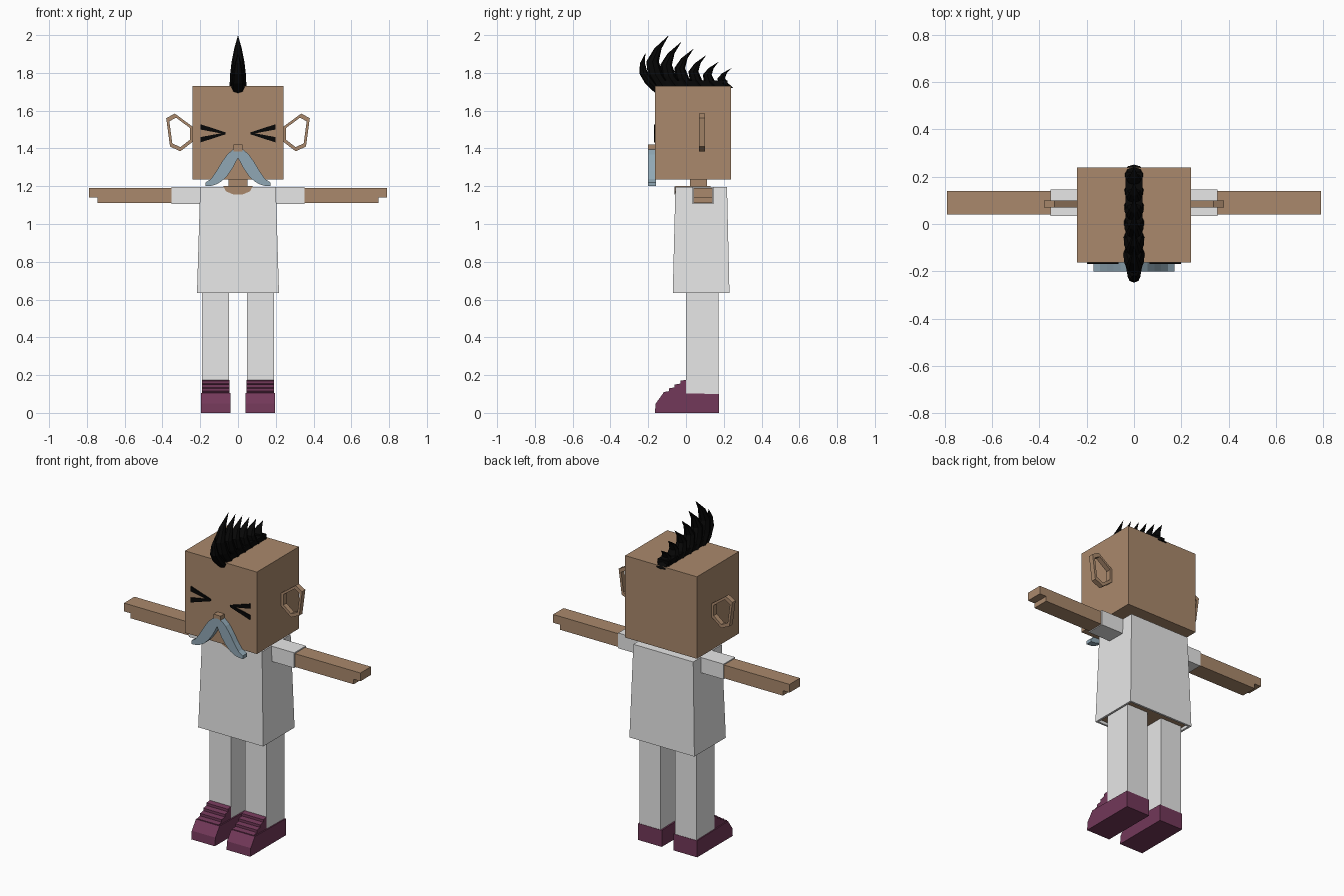
import bpy, bmesh
from math import sin, cos, pi, sqrt

cube = bpy.data.objects.get("Cube")
if cube:
    bpy.data.objects.remove(cube)


def material(name, *rgb):
    mat = bpy.data.materials.new(name)
    mat.use_nodes = True
    mat.diffuse_color = (*rgb, 1)
    shader = mat.node_tree.nodes["Principled BSDF"]
    shader.inputs["Base Color"].default_value = (*rgb, 1)
    return mat


SKIN = material("skin brown", .4, .25, .15)
WHITE = material("cloth white", .8, .8, .8)
BLACK = material("hair black", .002, .002, .002)
BLUE = material("moustache blue grey", .28, .39, .46)
PLUM = material("shoe plum", .17, .04, .1)


def loft(name, rings, mat, closed=False):
    """Skin a list of equal rings of points, capping the ends unless closed."""
    bm = bmesh.new()
    loops = [[bm.verts.new(point) for point in ring] for ring in rings]
    pairs = list(zip(loops, loops[1:]))
    if closed:
        pairs.append((loops[-1], loops[0]))
    else:
        bm.faces.new(loops[0])
        bm.faces.new(loops[-1])
    for lower, upper in pairs:
        for i in range(len(lower)):
            bm.faces.new((lower[i - 1], lower[i], upper[i], upper[i - 1]))
    bmesh.ops.remove_doubles(bm, verts=bm.verts, dist=.0001)
    bmesh.ops.recalc_face_normals(bm, faces=bm.faces)
    mesh = bpy.data.meshes.new(name)
    bm.to_mesh(mesh)
    bm.free()
    mesh.materials.append(mat)
    bpy.context.collection.objects.link(bpy.data.objects.new(name, mesh))


def rect(half_width, front, back, z, centre=0):
    left, right = centre - half_width, centre + half_width
    return [(left, front, z), (right, front, z), (right, back, z), (left, back, z)]


def box(name, half_width, front, back, bottom, top, mat, centre=0):
    loft(name, [rect(half_width, front, back, z, centre) for z in (bottom, top)], mat)


def plate(name, outline, front, back, mat):
    """Extrude an outline drawn in x and z along y."""
    loft(name, [[(x, y, z) for x, z in outline] for y in (front, back)], mat)


def lock(name, root, tip, bottom, top, bulge, depth, half_width):
    """Hair lock bulging forward, with oval sections narrowing to a point."""
    rings = []
    for step in range(5):
        t = step / 4
        taper = 1 - t * t
        front = root + (tip - root) * t - bulge * sin(pi * t)
        middle = front + depth * taper / 2
        rings.append([(half_width * taper * sin(a), middle - depth * taper / 2 * cos(a),
                       bottom + (top - bottom) * t)
                      for a in (pi * i / 4 for i in range(8))])
    loft(name, rings, BLACK)


# Head, nose, neck and the body seen under the hem
box("head", .24, -.163, .238, 1.235, 1.73, SKIN)
box("nose", .024, -.2, -.15, 1.385, 1.42, SKIN)
box("neck", .05, .02, .11, 1.15, 1.25, SKIN)
box("torso", .202, -.055, .215, .65, .8, SKIN)

# Shirt with a recessed hem, tapering to the shoulders
loft("shirt", [rect(.2, -.053, .213, .67), rect(.205, -.058, .218, .635),
               rect(.217, -.07, .23, .635), rect(.2, -.056, .217, 1.197)], WHITE)

# Scooped neckline on the chest and around the neck
scoop = [(.078 * cos(pi * i / 5), 1.199 - .045 * sin(pi * i / 5)) for i in range(6)]
plate("neckline_front", scoop, -.061, -.054, SKIN)
box("neckline_top", .078, -.056, .13, 1.195, 1.2, SKIN)

# Ear outline around its own centre
ear_outline = [(-.065, .03), (.03, .1), (.075, .075), (.055, -.075), (0, -.1), (-.065, -.05)]

# Side outline of the shoe's sole and its stepped lacing
shoe_outline = [(-.165, 0), (.175, 0), (.175, .1), (-.12, .105), (-.16, .05)]
lacing_outline = [(0, .09), (-.12, .09)]
for i in range(4):
    lacing_outline += [(-.12 + .03 * i, .11 + .02 * i), (-.09 + .03 * i, .115 + .02 * i)]

for side, s in (("left", 1), ("right", -1)):
    # Arm, hand and sleeve
    box(side + "_arm", .2, .04, .14, 1.11, 1.19, SKIN, s * .545)
    box(side + "_hand", .03, .04, .14, 1.14, 1.19, SKIN, s * .76)
    box(side + "_sleeve", .1, .034, .145, 1.105, 1.197, WHITE, s * .252)

    # Leg and shoe
    box(side + "_leg", .071, 0, .173, .09, .75, WHITE, s * .119)
    for part, outline, half in (("shoe", shoe_outline, .079), ("lacing", lacing_outline, .072)):
        loft(f"{side}_{part}", [[(s * .118 + x, y, z) for y, z in outline]
                                for x in (-half, half)], PLUM)

    # Open ring ear
    loft(side + "_ear", [[(s * (.305 + x * size), y, 1.485 + z * size) for x, z in ear_outline]
                         for size, y in ((1, .07), (1, .1), (.78, .1), (.78, .07))],
         SKIN, closed=True)

    # Eye squeezed shut, made of two tapered strokes
    for part, v in (("upper", 1), ("lower", -1)):
        stroke = [(.198, .048), (.065, .005), (.065, -.005), (.198, .02)]
        plate(f"{side}_eye_{part}", [(s * x, 1.48 + v * z) for x, z in stroke],
              -.17, -.162, BLACK)

    # Drooping moustache half
    sections = []
    for i in range(7):
        t = i / 6
        bend = t ** 1.2
        top = 1.4 - .18 * bend * bend * (3 - 2 * bend)
        bottom = 1.2 + .15 * (1 - t) ** 2.5
        sections.append([(s * .172 * t, y, z) for y, z in
                         ((-.2, bottom), (-.2, top), (-.16, top), (-.16, bottom))])
    loft(side + "_moustache", sections, BLUE)

# Curled forelock, then mohawk spikes shrinking towards the back
lock("forelock", -.16, -.215, 1.69, 1.905, .06, .06, .035)
box("mohawk_base", .035, -.16, .22, 1.72, 1.76, BLACK)
for i in range(6):
    tip, top = -.09 + .066 * i, 2 - .035 * i
    k = sqrt((top - 1.72) / .28)
    lock(f"mohawk_spike_{i + 1}", tip - .07 * k, tip, 1.72, top, .085 * k, .088 * k, .03 + .015 * k)
